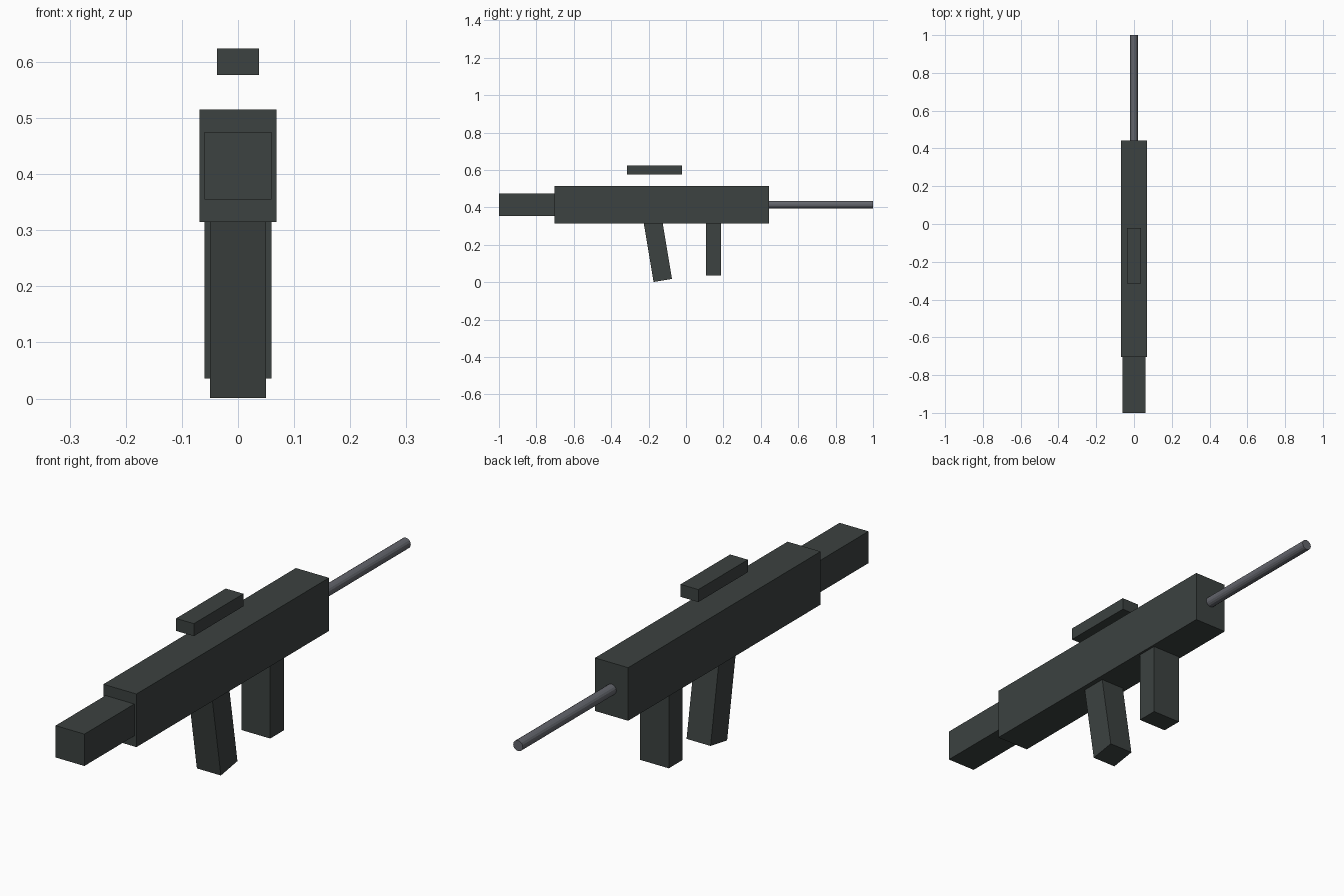
import bpy
import math
from mathutils import Vector

if "Cube" in bpy.data.objects:
    bpy.data.objects.remove(bpy.data.objects["Cube"], do_unlink=True)


def make_material(name, rgb):
    mat = bpy.data.materials.new(name)
    mat.use_nodes = True
    colour = (*rgb, 1.0)
    mat.diffuse_color = colour
    mat.node_tree.nodes["Principled BSDF"].inputs["Base Color"].default_value = colour
    return mat


dark = make_material("dark green grey", (0.045, 0.054, 0.052))
steel = make_material("steel grey", (0.125, 0.13, 0.15))


def box(name, size, centre, tilt=0.0):
    """Box of full size, tilted about the x axis by degrees."""
    bpy.ops.mesh.primitive_cube_add(size=1, location=centre,
                                    rotation=(math.radians(tilt), 0, 0))
    obj = bpy.context.object
    obj.name = name
    obj.scale = size
    bpy.ops.object.transform_apply(location=False, rotation=False, scale=True)
    obj.data.materials.append(dark)
    return obj


# Main body and rear stock
box("body", (0.138, 1.146, 0.2), (0, -0.13, 0.415))
box("stock", (0.12, 0.3, 0.12), (0, -0.85, 0.415))

# Sight bar floating above the body
box("sight", (0.074, 0.295, 0.047), (0, -0.168, 0.6))

# Upright magazine and slanted grip, both ending just inside the body
box("magazine", (0.12, 0.082, 0.29), (0, 0.147, 0.181))
tilt = 9.5
grip_length = 0.34
bottom = Vector((0, -0.124, 0.009))
axis = Vector((0, -math.sin(math.radians(tilt)), math.cos(math.radians(tilt))))
box("grip", (0.1, 0.1, grip_length), bottom + axis * grip_length / 2, tilt)

# Round barrel running forward out of the body
bpy.ops.mesh.primitive_cylinder_add(vertices=16, radius=0.02, depth=0.58,
                                    location=(0, 0.71, 0.415),
                                    rotation=(math.pi / 2, 0, 0))
barrel = bpy.context.object
barrel.name = "barrel"
barrel.data.materials.append(steel)
